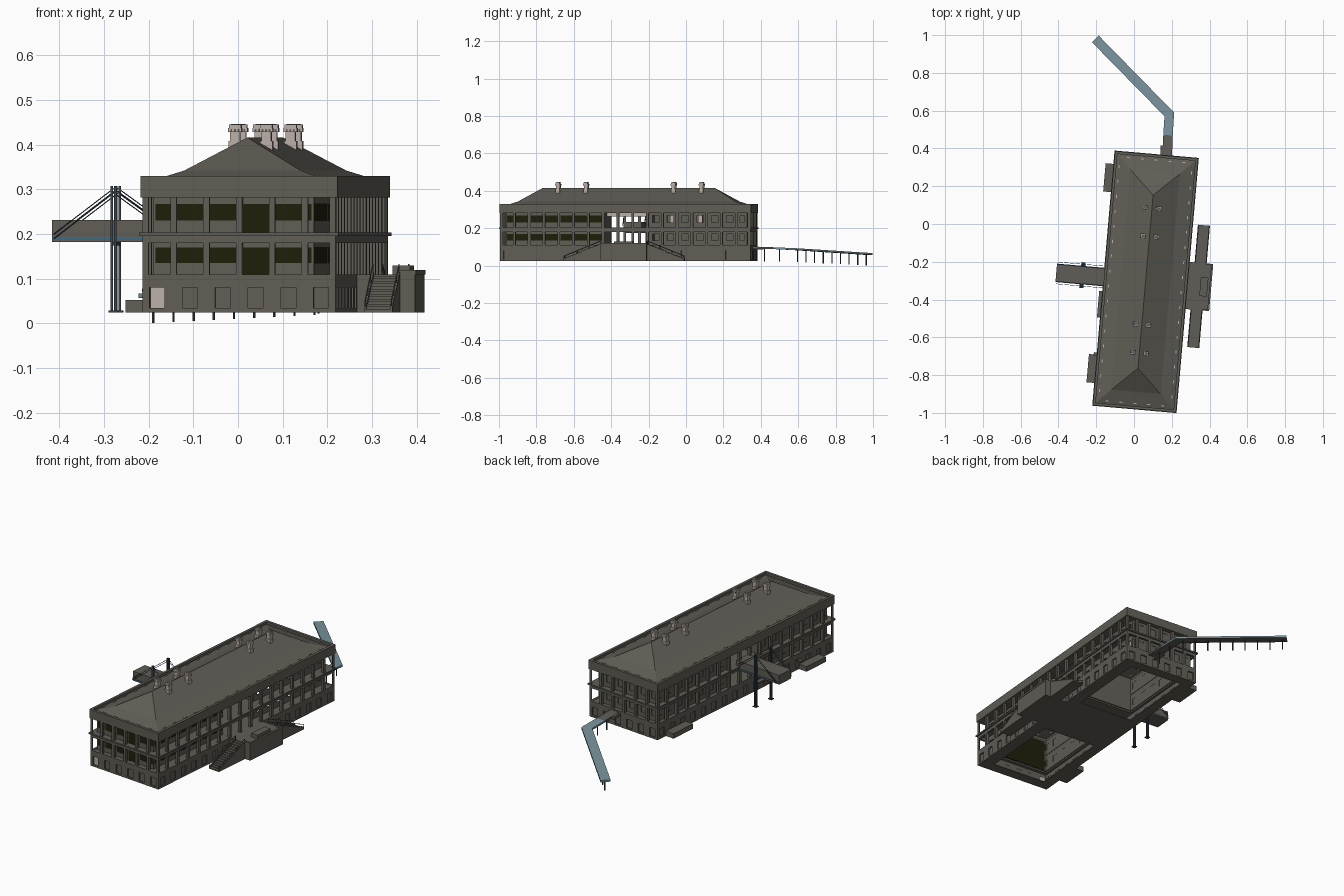
import bpy, bmesh, math
from mathutils import Vector

if "Cube" in bpy.data.objects:
    bpy.data.objects.remove(bpy.data.objects["Cube"])

def mat(name, c):
    m = bpy.data.materials.new(name)
    m.diffuse_color = (*c, 1)
    m.use_nodes = True
    m.node_tree.nodes["Principled BSDF"].inputs["Base Color"].default_value = m.diffuse_color
    return m

STONE = mat("grey_stone", (0.118, 0.111, 0.092))
GLASS = mat("olive_glass", (0.013, 0.013, 0.003))
PINK = mat("pale_brick", (0.50, 0.43, 0.40))
TEAL = mat("teal_decking", (0.19, 0.29, 0.33))
STEEL = mat("dark_steel", (0.04, 0.055, 0.065))
BLUE = mat("blue_trim", (0.04, 0.15, 0.25))

A, B = 0.221, 0.675            # half width and half length of the building
CENTRE, TURN = (0.061, -0.306, 0), math.radians(-5)

def finish(name, bm, mats, local=True):
    bmesh.ops.recalc_face_normals(bm, faces=bm.faces)
    me = bpy.data.meshes.new(name)
    bm.to_mesh(me)
    bm.free()
    for m in mats:
        me.materials.append(m)
    ob = bpy.data.objects.new(name, me)
    bpy.context.collection.objects.link(ob)
    if local:
        ob.location, ob.rotation_euler = CENTRE, (0, 0, TURN)
    return ob

def boxes(name, items, m, local=True):
    bm = bmesh.new()
    for x0, x1, y0, y1, z0, z1 in items:
        for v in bmesh.ops.create_cube(bm, size=1)["verts"]:
            v.co = ((x0 + x1) / 2 + v.co.x * (x1 - x0), (y0 + y1) / 2 + v.co.y * (y1 - y0),
                    (z0 + z1) / 2 + v.co.z * (z1 - z0))
    return finish(name, bm, [m], local)

def rods(name, pairs, r, m, local=True):
    bm = bmesh.new()
    for p, q in pairs:
        p, q = Vector(p), Vector(q)
        vs = bmesh.ops.create_cone(bm, segments=6, radius1=r, radius2=r, depth=(q - p).length,
                                   cap_ends=True)["verts"]
        rot = (q - p).to_track_quat('Z', 'Y')
        for v in vs:
            v.co = rot @ v.co + (p + q) / 2
    return finish(name, bm, [m], local)

# Each side maps (along, depth from face) to a plan rectangle
SIDES = {
    "front": (A, 6, lambda s0, s1, d0, d1: (s0, s1, -B + d0, -B + d1)),
    "back": (A, 6, lambda s0, s1, d0, d1: (s0, s1, B - d1, B - d0)),
    "right": (B, 17, lambda s0, s1, d0, d1: (A - d1, A - d0, s0, s1)),
    "left": (B, 17, lambda s0, s1, d0, d1: (-A + d0, -A + d1, s0, s1)),
}
GALLERY = {"front": 0.03, "back": 0.025, "right": 0.055, "left": 0.025}
FLOORS = ((0.11, 0.135, 0.17, 0.196), (0.204, 0.23, 0.267, 0.29))

for side, (half, n, plan) in SIDES.items():
    h, bay = half - 0.004, 2 * half / n
    wall, niche = [], []
    def add(lst, s0, s1, d0, d1, z0, z1):
        lst.append((*plan(s0, s1, d0, d1), z0, z1))
    # continuous bands: plinth, floor band, lintel, ledge, parapet
    add(wall, -h, h, 0.004, 0.016, 0.025, 0.034)
    add(wall, -h, h, 0.004, 0.016, 0.08, 0.11)
    add(wall, -h, h, 0.004, 0.016, 0.18, 0.196)
    add(wall, -half - 0.003, half + 0.003, -0.003, 0.016, 0.196, 0.204)
    add(wall, -half, half, 0, 0.014, 0.282, 0.33)
    # gallery floors and ceiling
    g = GALLERY[side]
    for z in (0.1, 0.196, 0.282):
        add(wall, -h, h, 0.014, g + 0.004, z, z + 0.008)
    # piers between openings, ground-floor wall between niches
    for i in range(n + 1):
        s = -half + i * bay
        lo, hi = max(s - 0.007, -h), min(s + 0.007, h)
        for z0, z1 in ((0.11, 0.18), (0.204, 0.282)):
            add(wall, lo, hi, 0.004, 0.018, z0, z1)
        add(wall, max(s - bay / 2 + 0.017, -h), min(s + bay / 2 - 0.017, h),
            0.004, 0.016, 0.034, 0.08)
        if i < n and not (side == "front" and i == 0):
            add(niche, s + bay / 2 - 0.018, s + bay / 2 + 0.018, 0.011, 0.015, 0.03, 0.082)
    boxes(side + "_facade", wall, STONE)
    boxes(side + "_ground_niches", niche, STONE)
    # inner walls behind the galleries: glazed at the front, plain windows elsewhere
    inner, glass = [], []
    for i in range(n):
        s0, s1 = -half + i * bay, -half + (i + 1) * bay
        if n == 17 and 7 <= i <= 9:
            continue                               # open passage in the middle
        if side in ("front", "back"):
            s0, s1 = max(s0, -A + GALLERY["left"]), min(s1, A - GALLERY["right"])
        else:
            s0, s1 = max(s0, -B + GALLERY["front"]), min(s1, B - GALLERY["back"])
        if s1 - s0 < 0.005:
            continue
        glazed = side == "front" or (side == "right" and i < 7)
        door = side == "front" and i == 3
        w = (s1 - s0) * (0.06 if glazed else 0.28)
        for z0, sill, head, z1 in FLOORS:
            sill = z0 if door else sill
            if not door:
                add(inner, s0, s1, g, g + 0.006, z0, sill)
            add(inner, s0, s1, g, g + 0.006, head, z1)
            add(inner, s0, s0 + w, g, g + 0.006, sill, head)
            add(inner, s1 - w, s1, g, g + 0.006, sill, head)
            if glazed:
                add(glass, s0 + w, s1 - w, g + 0.001, g + 0.005, sill, head)
            elif side != "right":
                add(inner, s0 + w, s1 - w, g + 0.002, g + 0.005, sill, head)
    if side == "front":                            # glazed lining seen from inside
        add(glass, -A + 0.04, A - 0.07, g + 0.007, g + 0.009, 0.11, 0.28)
    boxes(side + "_inner_wall", inner, STONE)
    if glass:
        boxes(side + "_glazing", glass, GLASS)

# pale door at the left end of the front
s = -A + A / 6
boxes("pale_door", [(s - 0.016, s + 0.016, -B + 0.011, -B + 0.015, 0.034, 0.08)], PINK)

# passage walls, bottom slabs and central floors
P = 0.119
boxes("passage_walls", [(-A + 0.025, A - 0.055, k * P - 0.003, k * P + 0.003, 0.11, 0.3)
                        for k in (-1, 1)], STONE)
boxes("passage_floors", [(-A + 0.015, A - 0.015, -P, P, z, z + 0.008) for z in (0.1, 0.196)], STONE)
boxes("base_slabs", [(-A + 0.01, A - 0.01, -0.16, 0.16, 0.025, 0.03),
                     (-A + 0.01, -A + 0.06, -B + 0.01, B - 0.01, 0.025, 0.03),
                     (A - 0.07, A - 0.01, -B + 0.01, B - 0.01, 0.025, 0.03),
                     (-A + 0.01, A - 0.01, -B + 0.01, -B + 0.06, 0.025, 0.03),
                     (-A + 0.01, A - 0.01, B - 0.06, B - 0.01, 0.025, 0.03)], STONE)
boxes("pale_flues", [(-0.02, 0.02, v - 0.012, v + 0.012, 0.2, 0.34)
                     for v in (-0.385, -0.235, 0.235, 0.385)], PINK)
boxes("passage_header", [(-0.01, 0.0, -P, P, 0.262, 0.3)], PINK)

# flared hip roof
bm = bmesh.new()
rings = []
for d, z in ((0.012, 0.316), (0.09, 0.342)):
    a, b = A - d, B - d
    rings.append([bm.verts.new(c) for c in ((-a, -b, z), (a, -b, z), (a, b, z), (-a, b, z))])
r0, r1 = bm.verts.new((0, -0.46, 0.416)), bm.verts.new((0, 0.46, 0.416))
for i in range(4):
    j = (i + 1) % 4
    bm.faces.new((rings[0][i], rings[0][j], rings[1][j], rings[1][i]))
k = rings[1]
for f in ((k[0], k[1], r0), (k[1], k[2], r1, r0), (k[2], k[3], r1), (k[3], k[0], r0, r1)):
    bm.faces.new(f)
finish("hip_roof", bm, [STONE])

# chimneys with stepped caps and grey flue tops
stacks, tops = [], []
for v in (-0.378, -0.228, 0.242, 0.392):
    for u in (-0.034, 0.036):
        for r, z0, z1 in ((0.014, 0.37, 0.408), (0.011, 0.408, 0.428), (0.015, 0.428, 0.437),
                          (0.0135, 0.437, 0.445)):
            stacks.append((u - r, u + r, v - r * 0.85, v + r * 0.85, z0, z1))
        tops.append((u - 0.009, u + 0.009, v - 0.007, v + 0.007, 0.44, 0.446))
        tops += [(u + e - 0.002, u + e + 0.002, v - 0.0132, v + 0.0132, 0.43, 0.435)
                 for e in (-0.008, 0, 0.008)]
boxes("chimneys", stacks, PINK)
boxes("chimney_flues", tops, STONE)

# small pale vents along the roof edge
vents = []
for side, (half, n, plan) in SIDES.items():
    for i in range(1, n):
        s = -half + i * 2 * half / n
        vents.append((*plan(s - 0.008, s + 0.008, 0.026, 0.031), 0.315, 0.327))
boxes("roof_vents", vents, PINK)

# entrance terrace with parapet and twin stairs on the right side
T = 0.125
boxes("terrace", [(A - 0.01, 0.347, -T, T, 0.025, 0.11),
                  (0.339, 0.349, -T, T, 0.11, 0.12),
                  (0.31, 0.349, -T, -T + 0.008, 0.11, 0.12),
                  (0.31, 0.349, T - 0.008, T, 0.11, 0.12),
                  (0.29, 0.33, -0.05, 0.05, 0.11, 0.13)], STONE)
steps, rails, N = [], [], 14
for s in (-1, 1):
    for i in range(N):
        y0, y1 = T + i * 0.2 / N, T + (i + 1) * 0.2 / N
        lo, hi = sorted((s * y0, s * y1))
        top = 0.106 - i * 0.08 / N
        steps.append((0.255, 0.309, lo, hi, 0.025, top))
        steps += [(x, x + 0.005, lo, hi, 0.025, top + 0.008) for x in (0.250, 0.309)]
    for x in (0.2525, 0.3115):
        rails.append(((x, s * T, 0.132), (x, s * 0.325, 0.05)))
        rails += [((x, s * y, 0.03), (x, s * y, 0.132 - (y - T) * 0.41)) for y in (T, 0.19, 0.255, 0.32)]
boxes("entrance_stairs", steps, STONE)
rods("stair_rails", rails, 0.0015, STONE)

# low blocks and small canopies on the left side
boxes("left_low_blocks", [(-0.265, -A + 0.005, v - 0.075, v + 0.075, 0.025, 0.052)
                          for v in (-0.482, 0.532)], STONE)
boxes("left_canopies", [(-0.24, -A + 0.005, -0.21, -0.07, 0.07, 0.078),
                        (-0.24, -A + 0.005, -0.415, -0.395, 0.07, 0.078)], STONE)

# cable-stayed side bridge
boxes("bridge_box", [(-0.475, -A + 0.02, -0.04, 0.052, 0.182, 0.232)], STONE)
boxes("bridge_trim", [(-0.475, -A, y - 0.0015, y + 0.0015, 0.189, 0.192)
                      for y in (-0.0415, 0.0535)], BLUE)
pyl, cab = [], []
for s in (-1, 1):
    y = 0.006 + s * 0.058
    for x in (-0.340, -0.332):
        pyl.append((x - 0.0025, x + 0.0025, y - 0.004, y + 0.004, 0.025, 0.307))
    pyl.append((-0.347, -0.325, y - 0.01, y + 0.01, 0.025, 0.029))
    for dz in (0, -0.01):
        cab += [((-0.336, y, 0.302 + dz), (-0.47, y, 0.2 + dz)),
                ((-0.336, y, 0.302 + dz), (-0.225, y, 0.222 + dz))]
pyl.append((-0.341, -0.331, -0.052, 0.064, 0.174, 0.182))
boxes("bridge_pylons", pyl, STEEL)
rods("bridge_cables", cab, 0.0012, STEEL)

# bent sloping walkway at the back
path = [Vector(p) for p in ((0.176, 0.355, 0.102), (0.18, 0.47, 0.098),
                            (0.187, 0.58, 0.093), (-0.205, 0.98, 0.067))]
bm = bmesh.new()
sect = []
for i, p in enumerate(path):
    d0 = (path[max(i, 1)] - path[max(i, 1) - 1]).to_2d().normalized()
    j = min(i, len(path) - 2)
    d1 = (path[j + 1] - path[j]).to_2d().normalized()
    t = (d0 + d1).normalized()
    w = 0.025 / max(t.dot(d1), 0.3)
    o, dz = Vector((t.y * w, -t.x * w, 0)), Vector((0, 0, 0.01))
    sect.append([bm.verts.new(c) for c in (p + o, p - o, p - o - dz, p + o - dz)])
for i in range(3):
    for a in range(4):
        b = (a + 1) % 4
        f = bm.faces.new((sect[i][a], sect[i][b], sect[i + 1][b], sect[i + 1][a]))
        f.material_index = 1 if i > 0 and a != 2 else 0
bm.faces.new(sect[0])
bm.faces.new(sect[3]).material_index = 1
finish("walkway_deck", bm, [STONE, TEAL], local=False)
boxes("walkway_landing", [(0.14, 0.165, 0.355, 0.415, 0.085, 0.1)], STONE, local=False)
posts = []
for i in range(9):
    t = 0.04 + i * 0.115
    p = path[2].lerp(path[3], t)
    posts.append((p - Vector((0, 0, 0.005)), (p.x, p.y, 0.02 * (1 - t))))
posts += [((0.18, y, 0.09), (0.18, y, 0.022)) for y in (0.42, 0.5)]
rods("walkway_posts", posts, 0.003, STEEL, local=False)
